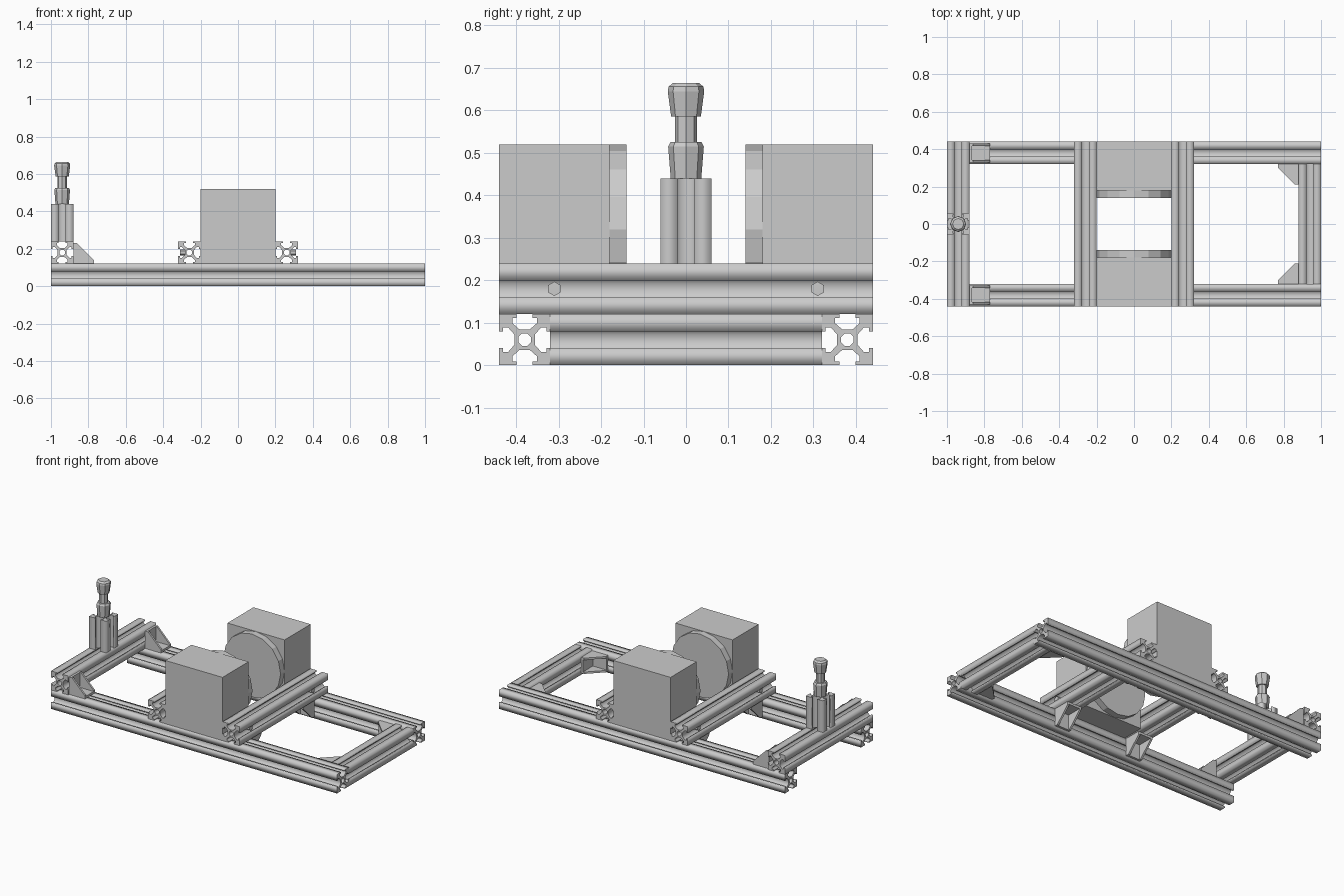
import bpy, bmesh, math
from mathutils import Vector, Matrix

if "Cube" in bpy.data.objects:
    bpy.data.objects.remove(bpy.data.objects["Cube"])

H = 0.06  # half width of the slotted bars


def add_object(name, bm, matrix=Matrix()):
    bmesh.ops.recalc_face_normals(bm, faces=bm.faces)
    mesh = bpy.data.meshes.new(name)
    bm.to_mesh(mesh)
    bm.free()
    mesh.transform(matrix)
    obj = bpy.data.objects.new(name, mesh)
    bpy.context.collection.objects.link(obj)
    return obj


def add_prism(bm, profile, depth, z0=0.0):
    bottom = bm.faces.new([bm.verts.new((x, y, z0)) for x, y in profile])
    ext = bmesh.ops.extrude_face_region(bm, geom=[bottom], use_keep_orig=True)
    verts = [g for g in ext["geom"] if isinstance(g, bmesh.types.BMVert)]
    bmesh.ops.translate(bm, verts=verts, vec=(0, 0, depth))


def ring(r, n, phase=0.0):
    return [(r * math.cos(phase + 2 * math.pi * i / n),
             r * math.sin(phase + 2 * math.pi * i / n)) for i in range(n)]


def along_y(x, y, z):
    """Local z becomes world y, local y becomes world z."""
    return Matrix.Translation((x, y, z)) @ Matrix(
        ((1, 0, 0, 0), (0, 0, 1, 0), (0, 1, 0, 0), (0, 0, 0, 1)))


def cut(obj, cutter):
    mod = obj.modifiers.new("cut", 'BOOLEAN')
    mod.operation, mod.solver, mod.object = 'DIFFERENCE', 'EXACT', cutter
    cutter.hide_render = True
    dg = bpy.context.evaluated_depsgraph_get()
    mesh = bpy.data.meshes.new_from_object(obj.evaluated_get(dg))
    obj.modifiers.clear()
    obj.data = mesh
    bpy.data.objects.remove(cutter)


# Slotted bar cross-section, one quarter repeated four times, with a core hole
quarter = [(0.024, 0.012), (0.039, 0.029), (0.051, 0.029), (0.051, 0.019),
           (H, 0.019), (H, H), (0.019, H), (0.019, 0.051),
           (0.029, 0.051), (0.029, 0.039), (0.012, 0.024)]
outline = []
for k in range(4):
    rot = Matrix.Rotation(k * math.pi / 2, 2)
    outline += [rot @ Vector(p) for p in quarter]


def bar(name, centre, length, axis):
    curve = bpy.data.curves.new(name, 'CURVE')
    curve.dimensions, curve.fill_mode, curve.extrude = '2D', 'BOTH', length / 2
    for pts in (outline, ring(0.016, 8, math.pi / 8)):
        sp = curve.splines.new('POLY')
        sp.points.add(len(pts) - 1)
        for p, co in zip(sp.points, pts):
            p.co = (co[0], co[1], 0, 1)
        sp.use_cyclic_u = True
    tmp = bpy.data.objects.new("tmp", curve)
    bpy.context.collection.objects.link(tmp)
    dg = bpy.context.evaluated_depsgraph_get()
    mesh = bpy.data.meshes.new_from_object(tmp.evaluated_get(dg))
    bpy.data.objects.remove(tmp)
    bm = bmesh.new()
    bm.from_mesh(mesh)
    bmesh.ops.remove_doubles(bm, verts=bm.verts, dist=1e-5)
    turn = {'X': Matrix.Rotation(math.pi / 2, 4, 'Y'),
            'Y': Matrix.Rotation(math.pi / 2, 4, 'X'), 'Z': Matrix()}[axis]
    return add_object(name, bm, Matrix.Translation(centre) @ turn)


def bracket(name, corner, u, v):
    """Open corner gusset: two legs along u and v joined by two cheeks."""
    u, v = Vector(u), Vector(v)
    w = u.cross(v)
    L, t, wide = 0.11, 0.014, 0.1
    bm = bmesh.new()
    add_prism(bm, [(0, 0), (L, 0), (L, t), (t, t), (t, L), (0, L)], wide, -wide / 2)
    for z in (-wide / 2, wide / 2 - 0.012):
        add_prism(bm, [(0, 0), (L, 0), (L, 0.02), (0.02, L), (0, L)], 0.012, z)
    m = Matrix((u, v, w)).transposed().to_4x4()
    return add_object(name, bm, Matrix.Translation(corner) @ m)


# Frame
for s, side in ((-1, "front"), (1, "back")):
    bar(side + "_rail", (0, s * 0.38, H), 2.0, 'X')
bar("end_crossbar", (0.94, 0, H), 0.64, 'Y')
bar("post_crossbar", (-0.94, 0, 3 * H), 0.88, 'Y')
for s, side in ((-1, "left"), (1, "right")):
    bar(side + "_block_crossbar", (s * 0.26, 0, 3 * H), 0.88, 'Y')
bar("post", (-0.94, 0, 0.34), 0.2, 'Z')

# Corner brackets
for s, side in ((-1, "front"), (1, "back")):
    bracket(side + "_post_bracket", (-0.88, s * 0.38, 0.12), (1, 0, 0), (0, 0, 1))
    bracket(side + "_end_bracket", (0.88, s * 0.32, H), (-1, 0, 0), (0, -s, 0))
    for x, part in ((-0.26, "left"), (0.26, "right")):
        bracket(f"{side}_{part}_under_bracket", (x, s * 0.32, 0.12),
                (0, -s, 0), (0, 0, -1))

# Knob on the post, turned from stacked rings
profile = [(0.036, 0.44), (0.042, 0.515), (0.036, 0.526), (0.026, 0.526),
           (0.026, 0.586), (0.035, 0.586), (0.043, 0.645), (0.041, 0.656),
           (0.03, 0.665)]
bm = bmesh.new()
rings = [[bm.verts.new((x, y, z)) for x, y in ring(r, 8)] for r, z in profile]
for a, b in zip(rings, rings[1:]):
    for i in range(8):
        j = (i + 1) % 8
        bm.faces.new((a[i], a[j], b[j], b[i]))
bm.faces.new(rings[0])
bm.faces.new(rings[-1])
add_object("knob", bm, Matrix.Translation((-0.94, 0, 0)))

# Bearing blocks with hexagonal recess, bore and bolted round flange
for s, side in ((-1, "front"), (1, "back")):
    flip = Matrix.Rotation(math.pi if s > 0 else 0, 4, 'Z')
    bm = bmesh.new()
    add_prism(bm, [(-0.2, -0.2), (0.2, -0.2), (0.2, 0.2), (-0.2, 0.2)], 0.26)
    block = add_object(side + "_block", bm, flip @ along_y(0, -0.44, 0.32))
    for r, n, depth in ((0.096, 6, 0.1), (0.065, 16, 0.24)):
        bm = bmesh.new()
        add_prism(bm, ring(r, n, math.pi / 2), depth + 0.02, -0.02)
        cut(block, add_object("cutter", bm, flip @ along_y(0, -0.44, 0.325)))

    bm = bmesh.new()
    add_prism(bm, ring(0.2, 16), 0.04)
    flange = add_object(side + "_flange", bm, flip @ along_y(0, -0.18, 0.32))
    bm = bmesh.new()
    for x, y in ring(0.155, 6, math.pi / 6):
        add_prism(bm, [(x + p, y + q) for p, q in ring(0.017, 8)], 0.04, 0.015)
    cut(flange, add_object("cutter", bm, flip @ along_y(0, -0.18, 0.32)))

    # Bolts through the crossbars into the block
    for t, part in ((-1, "left"), (1, "right")):
        bm = bmesh.new()
        add_prism(bm, ring(0.017, 6), 0.026)
        add_object(f"{side}_{part}_bolt", bm,
                   Matrix.Translation((t * 0.283, s * 0.31, 0.18))
                   @ Matrix.Rotation(t * math.pi / 2, 4, 'Y'))
